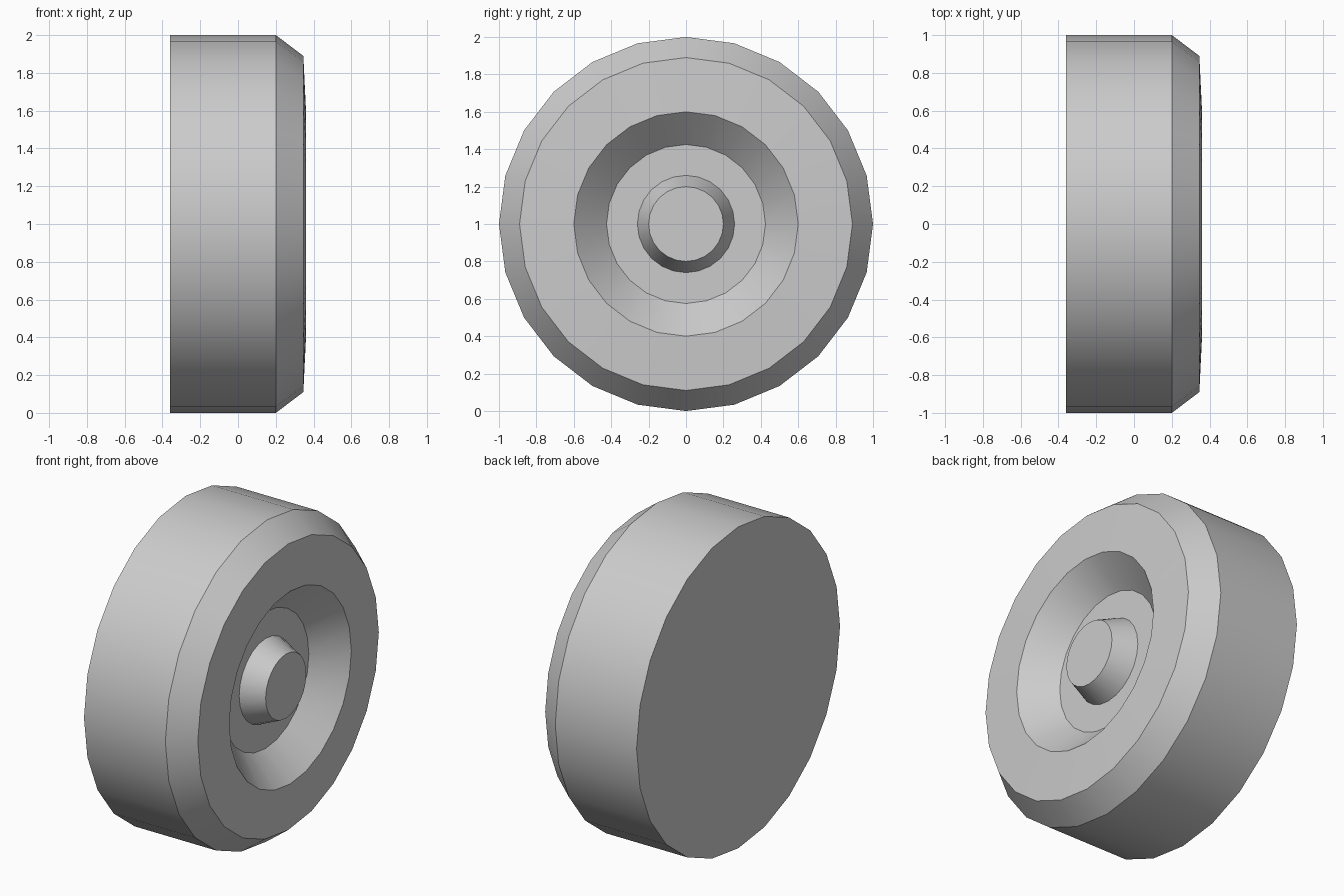
import bpy, bmesh, math

if "Cube" in bpy.data.objects:
    bpy.data.objects.remove(bpy.data.objects["Cube"])

SIDES = 24

# Half cross-section of the wheel: (position along the axle, radius)
PROFILE = [
    (-0.36, 1.00),   # back rim
    (0.20, 1.00),    # tread ends
    (0.346, 0.89),   # shoulder chamfer
    (0.36, 0.60),    # side wall, slightly conical
    (0.19, 0.425),   # sloped dish
    (0.19, 0.26),    # dish floor
    (0.33, 0.20),    # hub tip
]


def lathe_x(name, profile, centre_z):
    """Spin a profile around the x axis and cap both ends."""
    bm = bmesh.new()
    rings = []
    for x, r in profile:
        rings.append([bm.verts.new((x,
                                    r * math.sin(2 * math.pi * i / SIDES),
                                    r * math.cos(2 * math.pi * i / SIDES)))
                      for i in range(SIDES)])
    for a, b in zip(rings, rings[1:]):
        for i in range(SIDES):
            j = (i + 1) % SIDES
            bm.faces.new((a[i], a[j], b[j], b[i]))
    bm.faces.new(rings[0])
    bm.faces.new(rings[-1])
    bmesh.ops.recalc_face_normals(bm, faces=bm.faces)
    mesh = bpy.data.meshes.new(name)
    bm.to_mesh(mesh)
    bm.free()
    obj = bpy.data.objects.new(name, mesh)
    obj.location.z = centre_z
    bpy.context.collection.objects.link(obj)
    return obj


# Wheel with dished face and raised hub
wheel = lathe_x("wheel", PROFILE, 1.0)
bpy.context.view_layer.objects.active = wheel
wheel.select_set(True)
bpy.ops.object.shade_smooth_by_angle(angle=math.radians(30))
